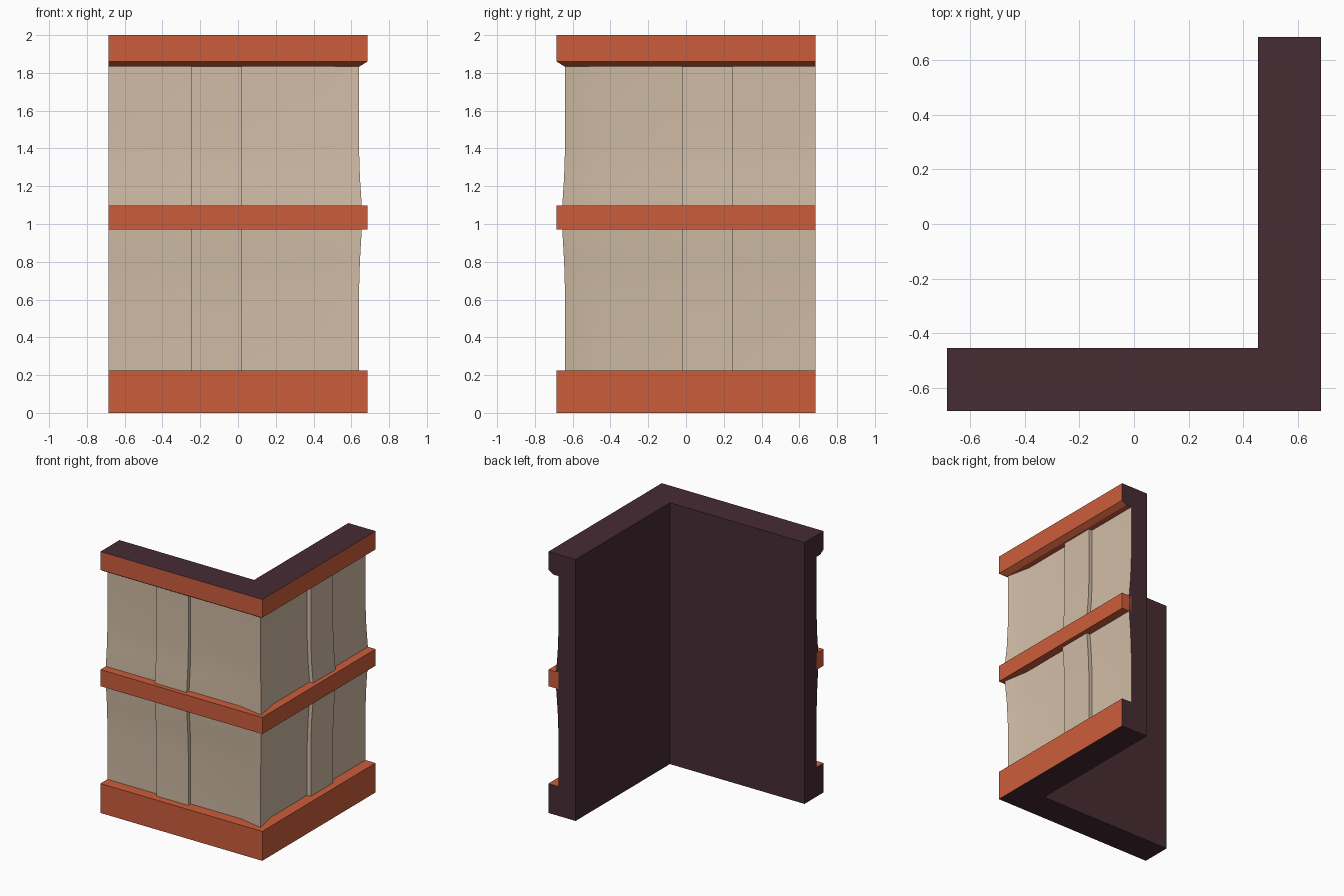
import bpy, bmesh

if "Cube" in bpy.data.objects:
    bpy.data.objects.remove(bpy.data.objects["Cube"])

END, BACK, RIM = 0.685, 0.455, 0.685   # wing end, inner face, outer face of trims


def material(name, rgb):
    m = bpy.data.materials.new(name)
    m.diffuse_color = (*rgb, 1)
    m.use_nodes = True
    m.node_tree.nodes["Principled BSDF"].inputs["Base Color"].default_value = m.diffuse_color
    return m


DARK = material("dark_plum", (0.062, 0.025, 0.034))
BEIGE = material("warm_plaster", (0.63, 0.50, 0.375))
ORANGE = material("terracotta", (0.60, 0.109, 0.044))
MATS = [DARK, BEIGE, ORANGE]


def loft(name, rings, mats, cap_mat, cap_last=False):
    """Skin closed rings along the front wing, then reflect onto the right wing."""
    bm = bmesh.new()
    for mirrored in (False, True):
        loops = []
        for ring in rings:
            pts = [(-y, -x, z) if mirrored else (x, y, z) for x, y, z in ring]
            loops.append([bm.verts.new(p) for p in pts])
        n = len(rings[0])
        for a, b in zip(loops, loops[1:]):
            for i in range(n):
                j = (i + 1) % n
                bm.faces.new((a[i], a[j], b[j], b[i])).material_index = mats[i]
        bm.faces.new(loops[0]).material_index = cap_mat
        if cap_last:
            bm.faces.new(loops[-1]).material_index = cap_mat
    bmesh.ops.remove_doubles(bm, verts=bm.verts, dist=1e-5)
    bmesh.ops.recalc_face_normals(bm, faces=bm.faces)
    me = bpy.data.meshes.new(name)
    bm.to_mesh(me)
    bm.free()
    for m in MATS:
        me.materials.append(m)
    ob = bpy.data.objects.new(name, me)
    bpy.context.collection.objects.link(ob)
    bpy.ops.object.select_all(action='DESELECT')
    ob.select_set(True)
    bpy.context.view_layer.objects.active = ob
    bpy.ops.object.shade_smooth_by_angle(angle=0.5)
    return ob


# Plaster flare towards the middle band: (height, outward offset)
FLARE = [(0.62, 0), (0.80, 0.007), (0.97, 0.02), (1.10, 0.02), (1.25, 0.007), (1.42, 0)]

# Wall section: (depth along the wing, depth at the corner, height, colour of next face)
wall = [(BACK, BACK, 0, 0), (RIM, RIM, 0, 2), (RIM, RIM, 0.225, 2), (0.60, 0.64, 0.225, 1)]
wall += [(0.60 + f, 0.64 + f * 0.75, z, 1) for z, f in FLARE]
wall += [(0.60, 0.64, 1.835, 2), (0.645, 0.645, 1.835, 2), (RIM, RIM, 1.86, 2),
         (RIM, RIM, 2, 0), (BACK, BACK, 2, 0)]
loft("corner_wall",
     [[(-END, -d, z) for d, c, z, m in wall],
      [(0.45, -d, z) for d, c, z, m in wall],
      [(c, -c, z) for d, c, z, m in wall]],
     [p[3] for p in wall], 0)

# Raised plaster strip on each wing
strip = [(0.59, 0.22), (0.63, 0.22)] + [(0.63 + f, z) for z, f in FLARE] + [(0.63, 1.84), (0.59, 1.84)]
loft("raised_plaster_strips", [[(x, -d, z) for d, z in strip] for x in (-0.25, 0.02)],
     [1] * len(strip), 1, True)

# Middle band, mitred at the corner
band = [(0.60, 0.97), (RIM, 0.97), (RIM, 1.097), (0.60, 1.097)]
loft("middle_band", [[(-END, -d, z) for d, z in band], [(d, -d, z) for d, z in band]],
     [2] * 4, 2)
